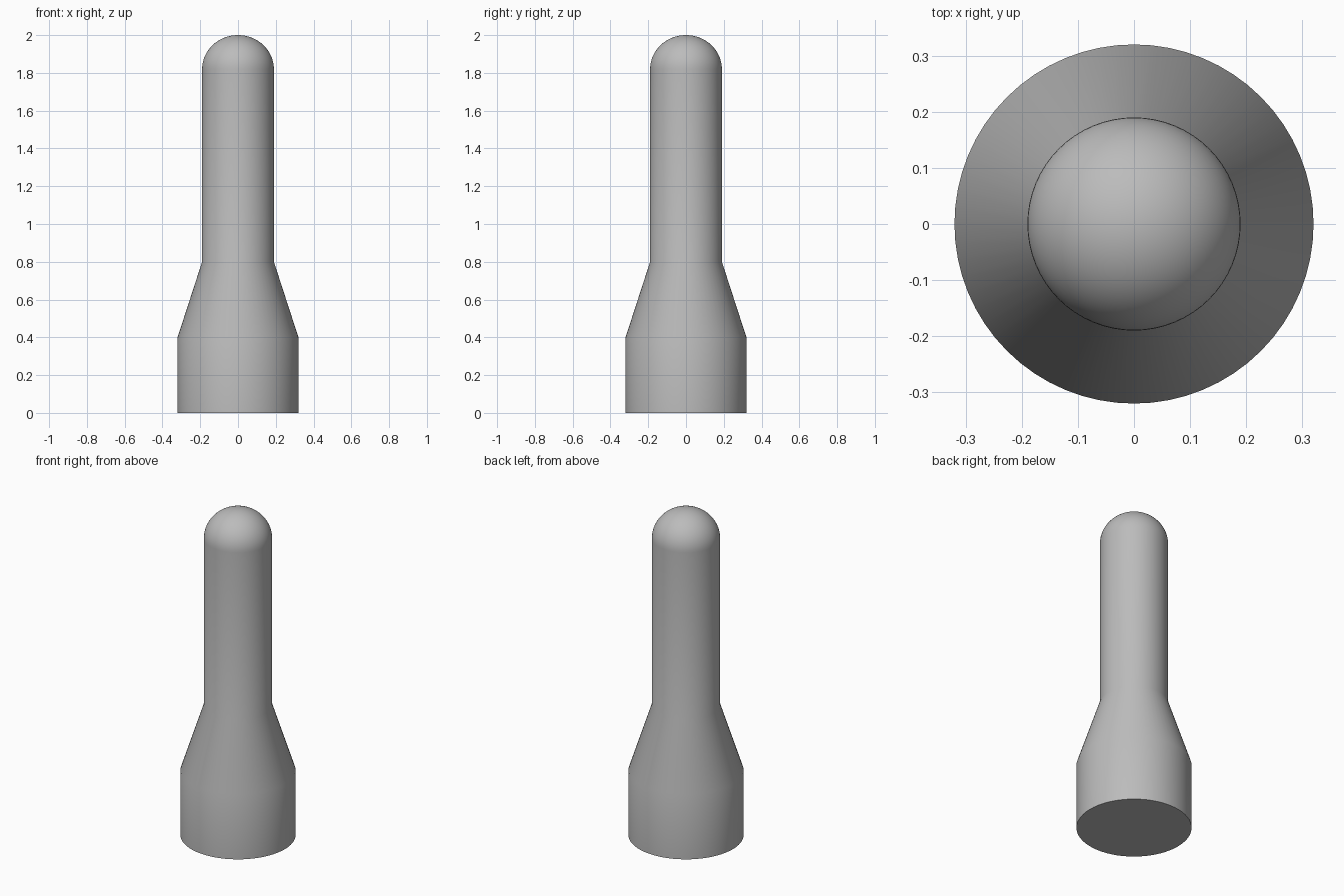
import bpy, bmesh, math

if "Cube" in bpy.data.objects:
    bpy.data.objects.remove(bpy.data.objects["Cube"])

SIDES = 64
DOME_BASE, DOME_HEIGHT, STEM_R = 1.82, 0.18, 0.19

grey = bpy.data.materials.new("plain grey")
grey.diffuse_color = (0.5, 0.5, 0.5, 1)
grey.use_nodes = True
grey.node_tree.nodes["Principled BSDF"].inputs["Base Color"].default_value = grey.diffuse_color

# Half profile: base cylinder, tapered shoulder, stem, rounded tip
profile = [(0.32, 0.0), (0.32, 0.4), (STEM_R, 0.8)]
DOME_STEPS = 16
for i in range(DOME_STEPS):
    a = math.pi / 2 * i / DOME_STEPS
    profile.append((STEM_R * math.cos(a), DOME_BASE + DOME_HEIGHT * math.sin(a)))

bm = bmesh.new()
rings = [[bm.verts.new((r * math.cos(2 * math.pi * k / SIDES),
                        r * math.sin(2 * math.pi * k / SIDES), z))
          for k in range(SIDES)] for r, z in profile]

# Walls between successive rings
for low, high in zip(rings, rings[1:]):
    for k in range(SIDES):
        n = (k + 1) % SIDES
        bm.faces.new((low[k], low[n], high[n], high[k]))

# Flat bottom and the pole of the dome
bm.faces.new(rings[0][::-1])
tip = bm.verts.new((0, 0, DOME_BASE + DOME_HEIGHT))
for k in range(SIDES):
    bm.faces.new((rings[-1][k], rings[-1][(k + 1) % SIDES], tip))

mesh = bpy.data.meshes.new("round_tipped_post")
bm.to_mesh(mesh)
bm.free()
post = bpy.data.objects.new("round_tipped_post", mesh)
bpy.context.collection.objects.link(post)
mesh.materials.append(grey)

# Smooth walls, crisp bottom rim
bpy.context.view_layer.objects.active = post
post.select_set(True)
bpy.ops.object.shade_smooth_by_angle(angle=math.radians(30))
